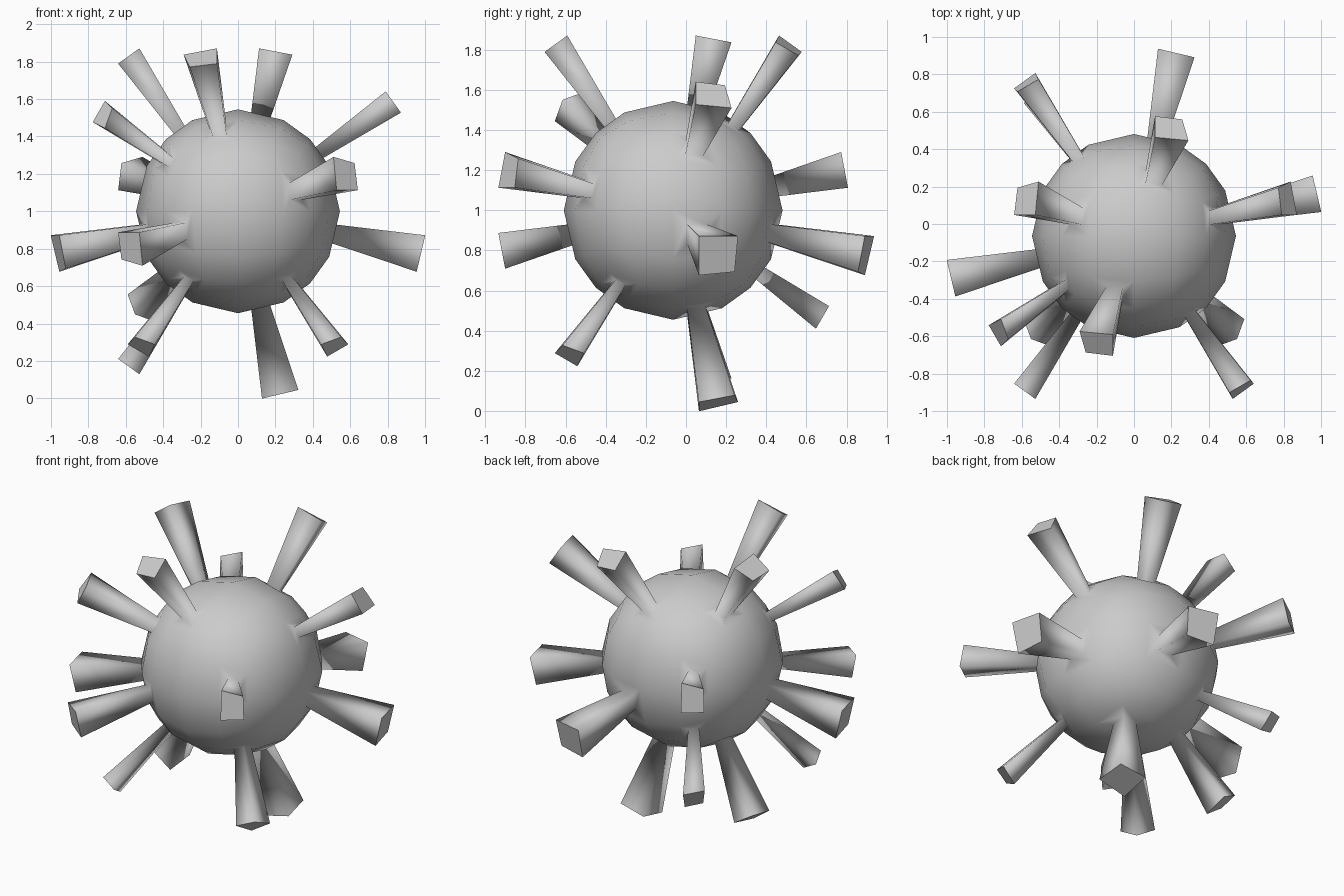
import bpy, bmesh
from mathutils import Vector

if "Cube" in bpy.data.objects:
    bpy.data.objects.remove(bpy.data.objects["Cube"])

RADIUS, LENGTH = 0.545, 0.49
CENTRE = Vector((0, -0.064, 1.0))

# Directions of the spikes (one ball face each)
SPIKES = [
    (.2, .57, .82), (-.2, -.57, .82), (-.58, .2, .82), (.82, .2, .58),
    (-.58, .82, .2), (.58, -.82, .2), (-.58, -.82, -.2), (-.58, .2, -.82),
    (.22, .96, -.22), (.22, .22, -.96), (.96, .22, -.22), (-.96, -.22, -.22),
    (-.71, -.5, .5), (-.5, -.5, -.71), (.5, -.5, -.71), (-.5, .71, -.5),
]

# Ball: gridded cube pushed out to a sphere
bm = bmesh.new()
bmesh.ops.create_cube(bm, size=2)
bmesh.ops.subdivide_edges(bm, edges=bm.edges[:], cuts=3, use_grid_fill=True)
for v in bm.verts:
    v.co = v.co.normalized() * RADIUS
bm.normal_update()


def extrude(face, scale, distance):
    """Extrude one face along its normal and scale it about its middle."""
    normal = face.normal.copy()
    face = bmesh.ops.extrude_discrete_faces(bm, faces=[face])["faces"][0]
    mid = face.calc_center_median()
    for v in face.verts:
        v.co = mid + (v.co - mid) * scale + normal * distance
    face.normal_update()
    return face


# Spikes: inset each chosen face, then draw it out and flare the tip
ball_faces = bm.faces[:]
chosen = [max(ball_faces, key=lambda f: f.calc_center_median().normalized().dot(Vector(d).normalized()))
          for d in SPIKES]
tips = [extrude(extrude(f, 0.4, 0), 2.0, LENGTH) for f in chosen]

# Smooth shading with crisp tips
for f in bm.faces:
    f.smooth = True
for tip in tips:
    for e in tip.edges:
        e.smooth = False
bmesh.ops.translate(bm, verts=bm.verts[:], vec=CENTRE)
bm.normal_update()

mesh = bpy.data.meshes.new("spiked_ball")
bm.to_mesh(mesh)
bm.free()
bpy.context.collection.objects.link(bpy.data.objects.new("spiked_ball", mesh))
